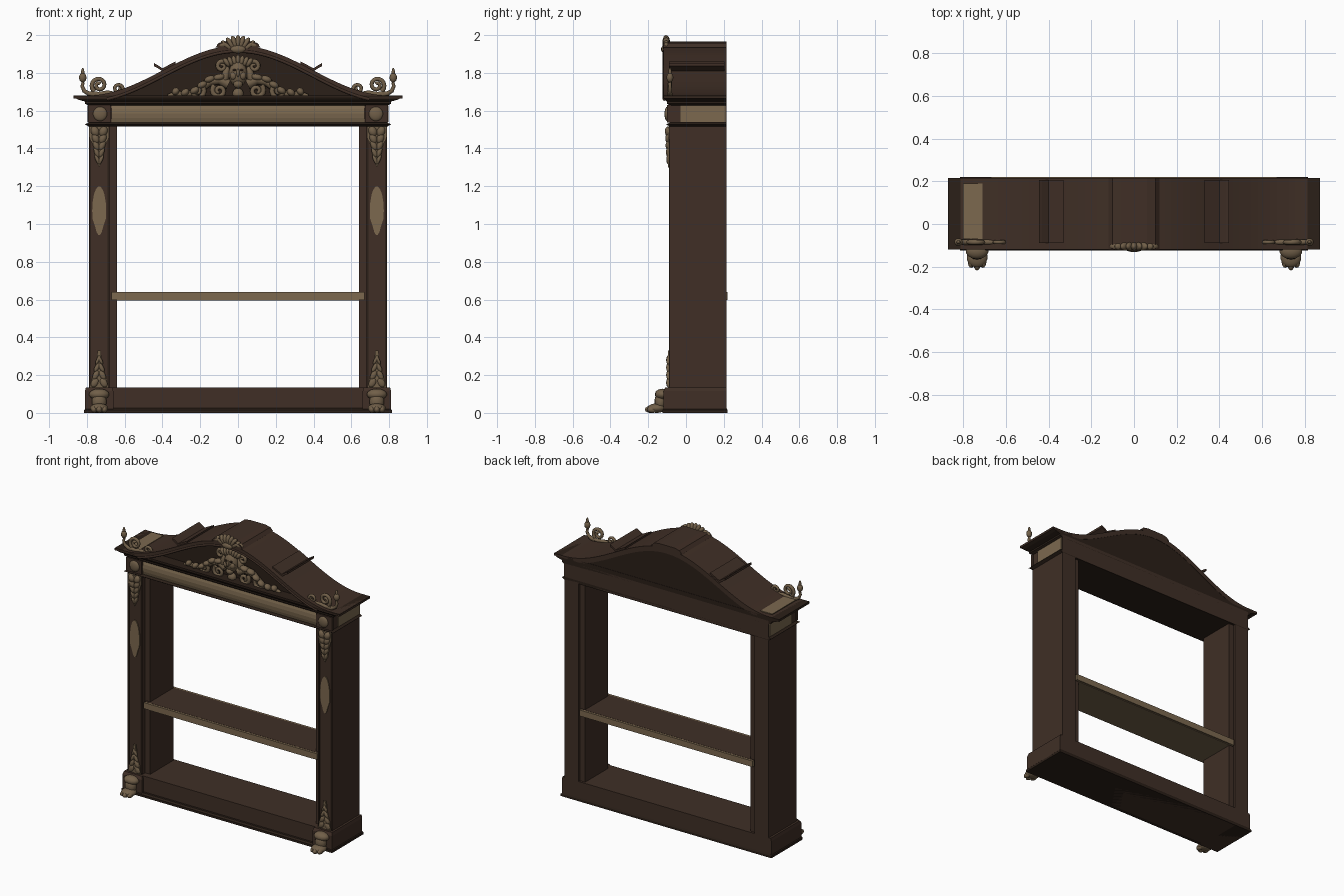
import bpy, bmesh, math
from mathutils import Vector

if "Cube" in bpy.data.objects:
    bpy.data.objects.remove(bpy.data.objects["Cube"], do_unlink=True)


def material(name, rgb):
    m = bpy.data.materials.new(name)
    m.use_nodes = True
    m.diffuse_color = (*rgb, 1)
    m.node_tree.nodes["Principled BSDF"].inputs["Base Color"].default_value = (*rgb, 1)
    return m


WOOD = material("dark walnut", (0.050, 0.028, 0.019))
SHADE = material("deep brown", (0.024, 0.014, 0.009))
GILT = material("aged tan", (0.200, 0.140, 0.078))
CARVED = material("carved tan", (0.165, 0.115, 0.066))


def finish(name, bm, mat, smooth=False):
    bmesh.ops.recalc_face_normals(bm, faces=bm.faces)
    me = bpy.data.meshes.new(name)
    bm.to_mesh(me)
    bm.free()
    me.materials.append(mat)
    for p in me.polygons:
        p.use_smooth = smooth
    ob = bpy.data.objects.new(name, me)
    bpy.context.collection.objects.link(ob)
    return ob


def loft(name, sections, mat):
    """Stack of (half width, front y, back y, z) rectangles."""
    bm = bmesh.new()
    rings = [[bm.verts.new(c) for c in ((-w, f, z), (w, f, z), (w, b, z), (-w, b, z))]
             for w, f, b, z in sections]
    for lo, hi in zip(rings, rings[1:]):
        for i in range(4):
            j = (i + 1) % 4
            bm.faces.new((lo[i], lo[j], hi[j], hi[i]))
    bm.faces.new(rings[0])
    bm.faces.new(rings[-1])
    return finish(name, bm, mat)


def box(name, x, y, z, mat):
    """Box between the (low, high) pairs on each axis."""
    ob = loft(name, [((x[1] - x[0]) / 2, *y, z[0]), ((x[1] - x[0]) / 2, *y, z[1])], mat)
    ob.location.x = (x[0] + x[1]) / 2
    return ob


def prism(name, outline, y0, y1, mat):
    """Front outline of (x, z) points pushed through the depth."""
    bm = bmesh.new()
    f = bm.faces.new([bm.verts.new((x, y0, z)) for x, z in outline])
    ext = bmesh.ops.extrude_face_region(bm, geom=[f])
    bmesh.ops.translate(bm, vec=(0, y1 - y0, 0),
                        verts=[v for v in ext["geom"] if isinstance(v, bmesh.types.BMVert)])
    return finish(name, bm, mat)


def ball(name, loc, size, mat=CARVED, tilt=0):
    bm = bmesh.new()
    bmesh.ops.create_uvsphere(bm, u_segments=14, v_segments=9, radius=1)
    bmesh.ops.scale(bm, vec=size, verts=bm.verts)
    ob = finish(name, bm, mat, True)
    ob.location = loc
    ob.rotation_euler.y = tilt
    return ob


def tube(name, pts, radii, mat=CARVED):
    """Tapering round rod through the points."""
    cu = bpy.data.curves.new(name, "CURVE")
    cu.dimensions = "3D"
    cu.bevel_depth = 1
    cu.bevel_resolution = 2
    cu.use_fill_caps = True
    sp = cu.splines.new("POLY")
    sp.points.add(len(pts) - 1)
    for i, p in enumerate(pts):
        sp.points[i].co = (*p, 1)
        t = i / (len(pts) - 1)
        sp.points[i].radius = radii[0] + (radii[1] - radii[0]) * t
        sp.points[i].tilt = 0
    cu.materials.append(mat)
    ob = bpy.data.objects.new(name, cu)
    bpy.context.collection.objects.link(ob)
    return ob


def spiral(cx, cz, y, r, start, turns, side):
    """Points winding inward around a volute centre, mirrored by side."""
    n = 22
    return [(side * (cx + r * (1 - 0.8 * i / n) * math.cos(start + turns * math.tau * i / n)), y,
             cz + r * (1 - 0.8 * i / n) * math.sin(start + turns * math.tau * i / n))
            for i in range(n + 1)]


def arch(x):
    return 1.68 + 0.1325 * (1 + math.cos(math.pi * min(abs(x) / 0.8, 1)))


BACK = 0.215

# Base
box("base_panel", (-0.68, 0.68), (-0.10, BACK), (0.0, 0.135), WOOD)
loft("base_foot_moulding", [(0.815, -0.125, 0.22, 0), (0.815, -0.125, 0.22, 0.015),
                            (0.805, -0.115, BACK, 0.025)], SHADE)

# Beam, frieze and cornice
loft("beam", [(0.79, -0.085, BACK, 1.52), (0.79, -0.085, BACK, 1.65)], WOOD)
loft("beam_lower_lip", [(0.79, -0.085, BACK, 1.515), (0.81, -0.105, BACK, 1.528),
                        (0.79, -0.085, BACK, 1.537)], SHADE)
loft("frieze", [(0.67, -0.087, -0.08, 1.537), (0.67, -0.094, -0.08, 1.56),
                (0.67, -0.097, -0.08, 1.585), (0.67, -0.094, -0.08, 1.61),
                (0.67, -0.087, -0.08, 1.63)], GILT)
loft("cornice", [(0.79, -0.088, BACK, 1.627), (0.81, -0.10, BACK, 1.637), (0.81, -0.10, BACK, 1.648),
                 (0.845, -0.112, BACK, 1.658), (0.87, -0.12, BACK, 1.67), (0.87, -0.12, BACK, 1.68)], SHADE)

# Arched pediment
xs = [0.87 * i / 30 for i in range(-30, 31)]
top = [(x, arch(x)) for x in xs]
under = [(x, max(arch(x) - 0.035, 1.665)) for x in reversed(xs)]
prism("arched_roof", top + under, -0.12, BACK, WOOD)
mid = [x for x in xs if abs(x) < 0.75]
prism("tympanum", [(x, arch(x) - 0.01) for x in mid] + [(mid[-1], 1.64), (mid[0], 1.64)],
      -0.04, BACK - 0.002, SHADE)
edge = [x for x in xs if abs(x) < 0.72]
tube("arch_bead", [(x, -0.115, arch(x) - 0.03) for x in edge], (0.009, 0.009), WOOD)
prism("crown_slab", [(-0.12, 1.935), (0.12, 1.935), (0.10, 1.957), (0.06, 1.965),
                     (-0.06, 1.965), (-0.10, 1.957)], -0.12, BACK, WOOD)
box("top_patch", (-0.80, -0.71), (-0.07, 0.19), (1.686, 1.692), GILT)

# Shelf: dark top, tan moulded edges
loft("shelf", [(0.67, -0.07, 0.205, 0.60), (0.67, -0.07, 0.205, 0.641)], WOOD)
for name, y in (("front", (-0.085, -0.07)), ("back", (0.205, 0.22))):
    box("shelf_edge_" + name, (-0.67, 0.67), y, (0.598, 0.64), GILT)
box("shelf_underside", (-0.64, 0.64), (-0.08, 0.21), (0.594, 0.60), CARVED)

for s, side in ((-1, "right"), (1, "left")):
    def span(a, b):
        return (a, b) if s > 0 else (-b, -a)
    c = s * 0.735

    # Upright posts with a recessed inner step
    box(side + "_post", span(0.68, 0.79), (-0.085, BACK), (0.12, 1.53), WOOD)
    box(side + "_post_inner", span(0.64, 0.68), (-0.055, 0.20), (0.12, 1.53), WOOD)
    for a in (0.68, 0.778):
        box(side + "_post_edge", span(a, a + 0.012), (-0.09, -0.085), (0.135, 1.515), SHADE)
    loft(side + "_pedestal", [(0.075, -0.12, BACK, 0), (0.075, -0.12, BACK, 0.115),
                              (0.07, -0.11, BACK, 0.135)], WOOD).location.x = c
    box(side + "_frieze_end", span(0.79, 0.797), (-0.03, 0.21), (1.54, 1.628), GILT)

    # Corner block with rosette
    box(side + "_corner_block", span(0.675, 0.795), (-0.10, -0.08), (1.537, 1.63), WOOD)
    ball(side + "_rosette", (c - s * 0.005, -0.10, 1.583), (0.038, 0.014, 0.038))

    # Carved capital, tapering in leaf tiers
    prism(side + "_capital_plate", [(c + a, z) for a, z in (
        (-0.05, 1.515), (-0.05, 1.46), (-0.03, 1.40), (-0.02, 1.34), (0, 1.30),
        (0.02, 1.34), (0.03, 1.40), (0.05, 1.46), (0.05, 1.515))], -0.094, -0.084, CARVED)
    for i in range(5):
        w = 0.022 - 0.003 * i
        for k in (-1, 1):
            ball(side + "_capital_leaf", (c + k * w, -0.094, 1.49 - 0.037 * i),
                 (w, 0.018 - 0.002 * i, 0.028), tilt=k * 0.4)

    # Flat medallion
    prism(side + "_medallion", [(c + 0.037 * math.cos(t) * (1 if math.sin(t) > -0.6 else 0.75),
                                 1.07 + 0.13 * math.sin(t))
                                for t in (math.tau * i / 18 for i in range(18))], -0.091, -0.084, GILT)

    # Tapered leaf spray above the pedestal
    prism(side + "_leaf_plate", [(c + a, z) for a, z in (
        (-0.048, 0.135), (0.048, 0.135), (0.04, 0.18), (0.02, 0.24), (0.008, 0.33),
        (-0.008, 0.33), (-0.02, 0.24), (-0.04, 0.18))], -0.095, -0.084, CARVED)
    for i in range(4):
        for k in (-1, 1):
            ball(side + "_spray_leaf", (c + k * (0.024 - 0.006 * i), -0.095, 0.16 + 0.04 * i),
                 (0.018 - 0.003 * i, 0.01, 0.026), tilt=-k * 0.5)

    # Paw foot
    ball(side + "_foot_knee", (c, -0.125, 0.098), (0.055, 0.04, 0.03))
    ball(side + "_foot_ankle", (c, -0.135, 0.06), (0.04, 0.032, 0.05))
    ball(side + "_foot_pad", (c, -0.155, 0.025), (0.05, 0.05, 0.025))
    for k in (-1, 0, 1):
        ball(side + "_toe", (c + k * 0.027, -0.188 + 0.012 * abs(k), 0.018), (0.017, 0.03, 0.018))

    # Corner finial: bud on a curling stem, with an S scroll
    y = -0.085
    tube(side + "_finial_stem", [(s * a, y, z) for a, z in (
        (0.76, 1.685), (0.79, 1.69), (0.815, 1.705), (0.825, 1.73), (0.82, 1.75))], (0.014, 0.008))
    ball(side + "_finial_bud", (s * 0.822, y, 1.775), (0.02, 0.018, 0.026))
    ball(side + "_finial_tip", (s * 0.822, y, 1.80), (0.009, 0.009, 0.027))
    tube(side + "_large_volute", spiral(0.735, 1.735, y, 0.042, -0.9, 1.5, s), (0.012, 0.009))
    tube(side + "_small_volute", spiral(0.635, 1.715, y, 0.03, -1.8, -1.4, s), (0.010, 0.008))
    tube(side + "_scroll_stem", [(s * a, y, z) for a, z in (
        (0.78, 1.692), (0.74, 1.687), (0.69, 1.695), (0.66, 1.69), (0.625, 1.687))], (0.013, 0.011))

    # Curled clasp on the roof slope
    line = [(a, arch(a)) for a in (0.33, 0.37, 0.40)] + [(0.43, 1.832), (0.445, 1.84)]
    prism(side + "_roof_clasp", [(s * x, z + 0.012) for x, z in line]
          + [(s * x, z - 0.004) for x, z in reversed(line)], -0.09, 0.205, WOOD)

    # Acanthus wings beside the mask
    y = -0.06
    wing = [(0.05, 1.74), (0.10, 1.765), (0.15, 1.755), (0.19, 1.725), (0.23, 1.695),
            (0.28, 1.685), (0.33, 1.69), (0.37, 1.675)]
    tube(side + "_wing_stem", [(s * a, y, z) for a, z in wing], (0.028, 0.012))
    for i, (a, z) in enumerate(wing[1:-1]):
        ball(side + "_wing_leaf", (s * a, y - 0.012, z + 0.012), (0.032 - 0.002 * i, 0.024, 0.018),
             tilt=s * (0.2 + 0.12 * i))
    tube(side + "_wing_volute", spiral(0.215, 1.70, y - 0.01, 0.04, 1.8, 1.4, s), (0.014, 0.008))
    tube(side + "_lower_volute", spiral(0.10, 1.705, y - 0.01, 0.038, 0.9, -1.4, s), (0.014, 0.009))
    tube(side + "_headdress_volute", spiral(0.085, 1.835, y - 0.01, 0.03, 2.6, -1.3, s), (0.013, 0.008))
    ball(side + "_mask_drape", (s * 0.066, y, 1.785), (0.022, 0.025, 0.055), tilt=-s * 0.2)
    ball(side + "_mask_cheek", (s * 0.024, -0.097, 1.785), (0.02, 0.015, 0.022))
    ball(side + "_mask_eye", (s * 0.02, -0.105, 1.815), (0.01, 0.006, 0.006), SHADE)

# Central mask
ball("mask_face", (0, -0.07, 1.795), (0.05, 0.042, 0.07))
ball("mask_nose", (0, -0.112, 1.80), (0.009, 0.012, 0.022))
ball("mask_chin", (0, -0.09, 1.74), (0.026, 0.024, 0.022))
ball("mask_pendant", (0, -0.065, 1.69), (0.03, 0.025, 0.03))
for k in range(-3, 4):
    ball("mask_crown_leaf", (k * 0.02, -0.075, 1.868 - 0.004 * abs(k)), (0.014, 0.02, 0.028), tilt=k * 0.2)

# Shell on the peak
for k in range(-3, 4):
    ball("peak_shell_rib", (k * 0.02, -0.105, 1.963 - 0.004 * k * k / 2), (0.016, 0.02, 0.037), tilt=k * 0.3)
for k in (-1, 1):
    ball("peak_shell_wing", (k * 0.08, -0.105, 1.948), (0.034, 0.018, 0.016), tilt=k * 0.15)
ball("peak_shell_base", (0, -0.112, 1.925), (0.045, 0.02, 0.022))
